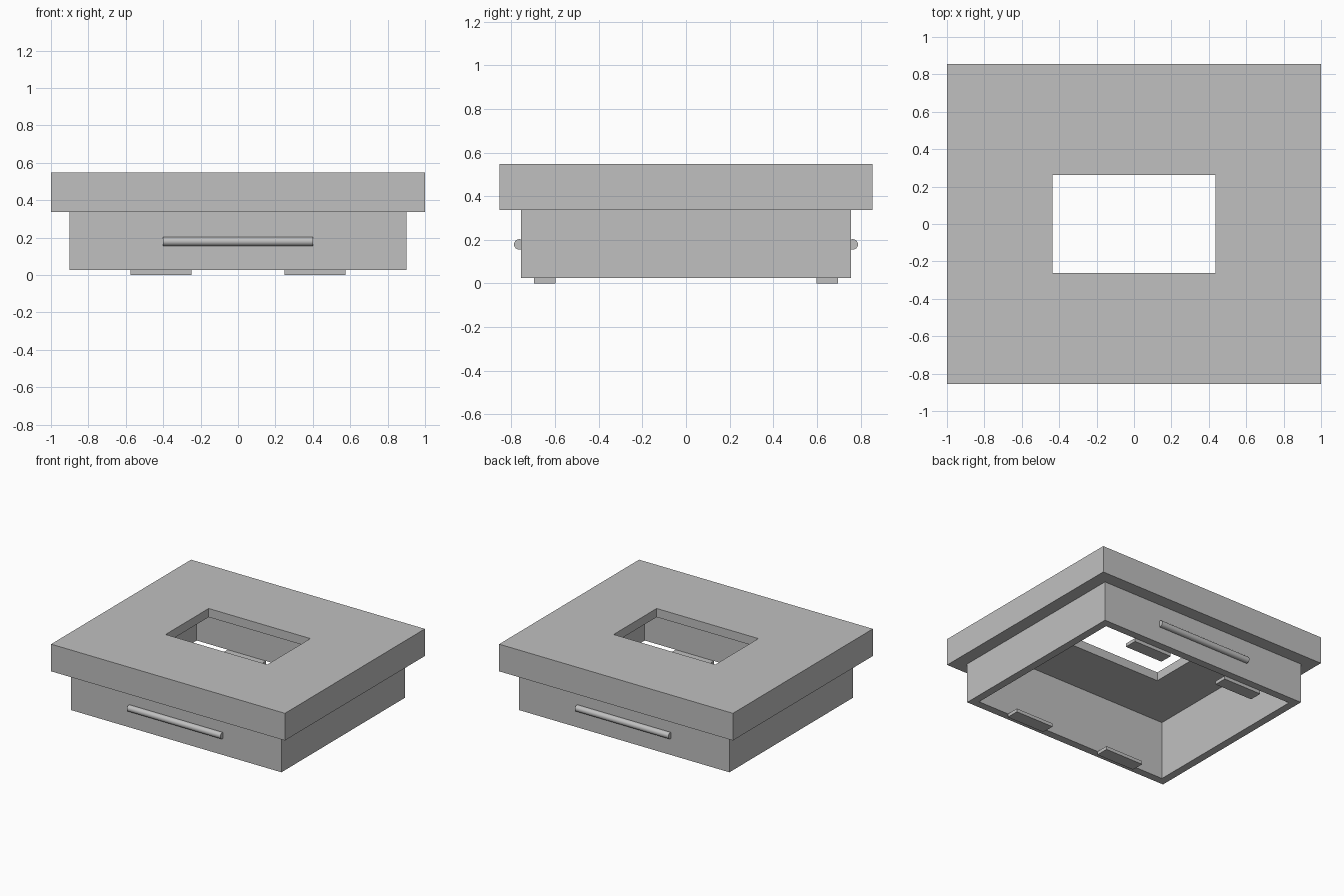
import bpy
import bmesh
import math

cube = bpy.data.objects.get("Cube")
if cube:
    bpy.data.objects.remove(cube, do_unlink=True)

grey = bpy.data.materials.new("light_grey")
grey.use_nodes = True
colour = (0.527, 0.527, 0.527, 1)
grey.diffuse_color = colour
grey.node_tree.nodes["Principled BSDF"].inputs["Base Color"].default_value = colour


def add_object(name, bm):
    bmesh.ops.recalc_face_normals(bm, faces=bm.faces)
    mesh = bpy.data.meshes.new(name)
    bm.to_mesh(mesh)
    bm.free()
    mesh.materials.append(grey)
    obj = bpy.data.objects.new(name, mesh)
    bpy.context.collection.objects.link(obj)
    return obj


def ring(bm, half_x, half_y, z):
    corners = ((-1, -1), (1, -1), (1, 1), (-1, 1))
    return [bm.verts.new((sx * half_x, sy * half_y, z)) for sx, sy in corners]


# Housing: a stepped rectangular profile, hollow below, with a window in the top
top_z, ceiling_z, step_z, base_z = 0.547, 0.48, 0.337, 0.026
profile = [
    (0.435, 0.263, top_z),       # window, upper edge
    (1.0, 0.855, top_z),         # lid, upper edge
    (1.0, 0.855, step_z),        # lid, lower edge
    (0.9, 0.755, step_z),        # body, upper edge
    (0.9, 0.755, base_z),        # body, lower edge
    (0.84, 0.695, base_z),       # inner wall, lower edge
    (0.84, 0.695, ceiling_z),    # inner wall, upper edge
    (0.435, 0.263, ceiling_z),   # window, lower edge
]
bm = bmesh.new()
rings = [ring(bm, *p) for p in profile]
for lower, upper in zip(rings, rings[1:] + rings[:1]):
    for i in range(4):
        j = (i + 1) % 4
        bm.faces.new((lower[i], lower[j], upper[j], upper[i]))
add_object("housing", bm)

# Four flat feet along the inner front and back walls
for y_name, sy in (("front", -1), ("back", 1)):
    for x_name, sx in (("right", -1), ("left", 1)):
        bm = bmesh.new()
        bmesh.ops.create_cube(bm, size=1)
        bmesh.ops.scale(bm, vec=(0.327, 0.1, base_z), verts=bm.verts)
        bmesh.ops.translate(bm, vec=(sx * 0.412, sy * 0.647, base_z / 2), verts=bm.verts)
        add_object(f"{y_name}_{x_name}_foot", bm)

# Round bar handles on the front and back
for name, sy in (("front", -1), ("back", 1)):
    bpy.ops.mesh.primitive_cylinder_add(
        vertices=32, radius=0.024, depth=0.8,
        location=(0, sy * 0.764, 0.179), rotation=(0, math.pi / 2, 0))
    handle = bpy.context.object
    handle.name = f"{name}_handle"
    handle.data.materials.append(grey)
    bpy.ops.object.shade_smooth_by_angle()
